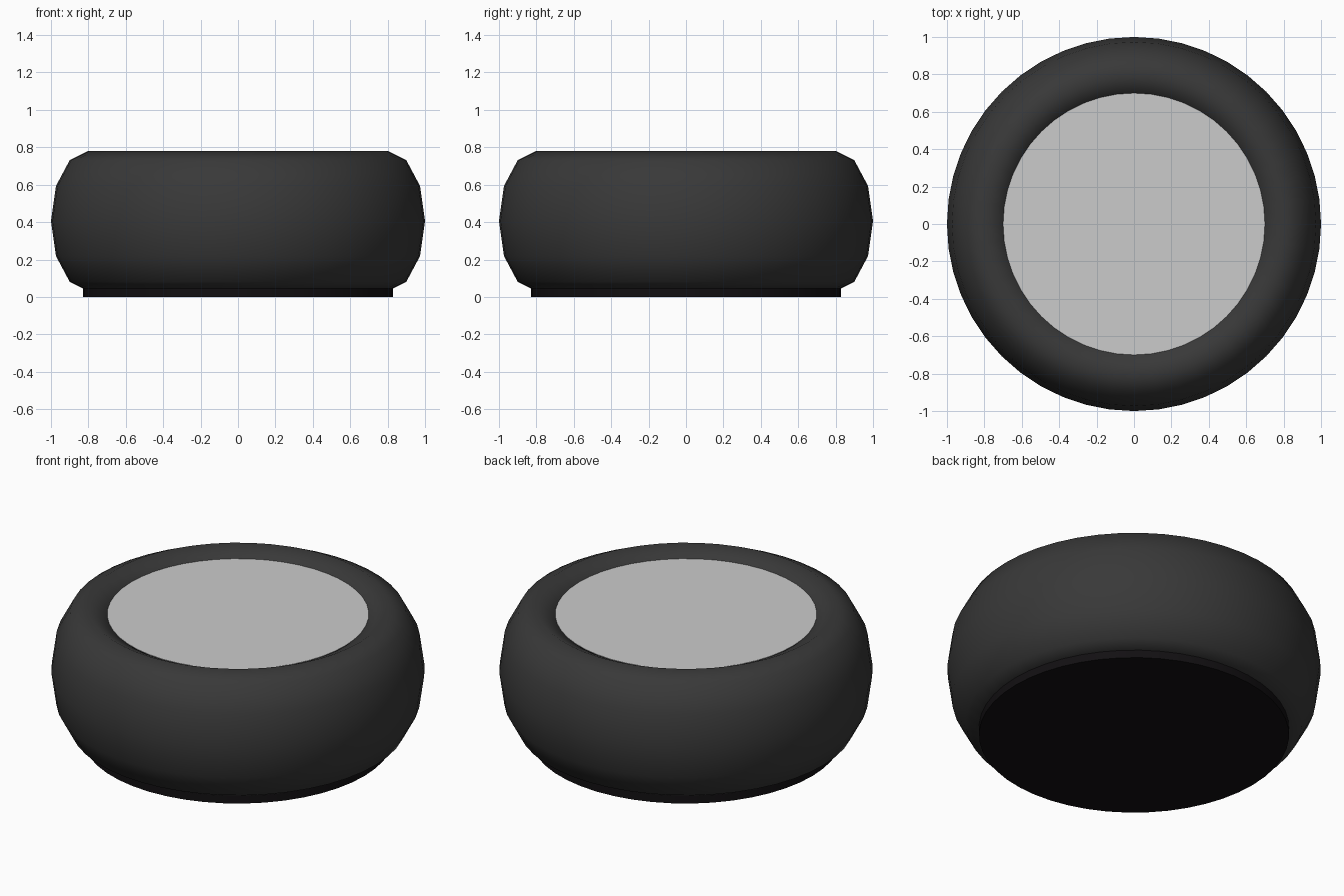
import bpy
import math

if "Cube" in bpy.data.objects:
    bpy.data.objects.remove(bpy.data.objects["Cube"])


def paint(obj, name, rgb):
    mat = bpy.data.materials.new(name)
    mat.diffuse_color = (*rgb, 1.0)
    mat.use_nodes = True
    mat.node_tree.nodes["Principled BSDF"].inputs["Base Color"].default_value = mat.diffuse_color
    obj.data.materials.append(mat)


def disc(name, radius, z0, z1):
    bpy.ops.mesh.primitive_cylinder_add(vertices=48, radius=radius, depth=z1 - z0,
                                        location=(0, 0, (z0 + z1) / 2))
    obj = bpy.context.object
    obj.name = name
    bpy.ops.object.shade_smooth_by_angle(angle=math.radians(30))
    return obj


# Bulging outer ring: a torus stretched upwards
bpy.ops.mesh.primitive_torus_add(major_segments=48, minor_segments=12,
                                 major_radius=0.8, minor_radius=0.2,
                                 location=(0, 0, 0.406))
ring = bpy.context.object
ring.name = "outer_ring"
ring.scale.z = 1.875
bpy.ops.object.transform_apply(location=False, rotation=False, scale=True)
bpy.ops.object.shade_smooth()
paint(ring, "dark_rubber", (0.04, 0.04, 0.04))

# Grey top plate set just below the rim
disc("top_plate", 0.70, 0.40, 0.733)

# Black foot under the ring
foot = disc("base_foot", 0.83, 0.0, 0.08)
paint(foot, "black_base", (0.006, 0.005, 0.006))
